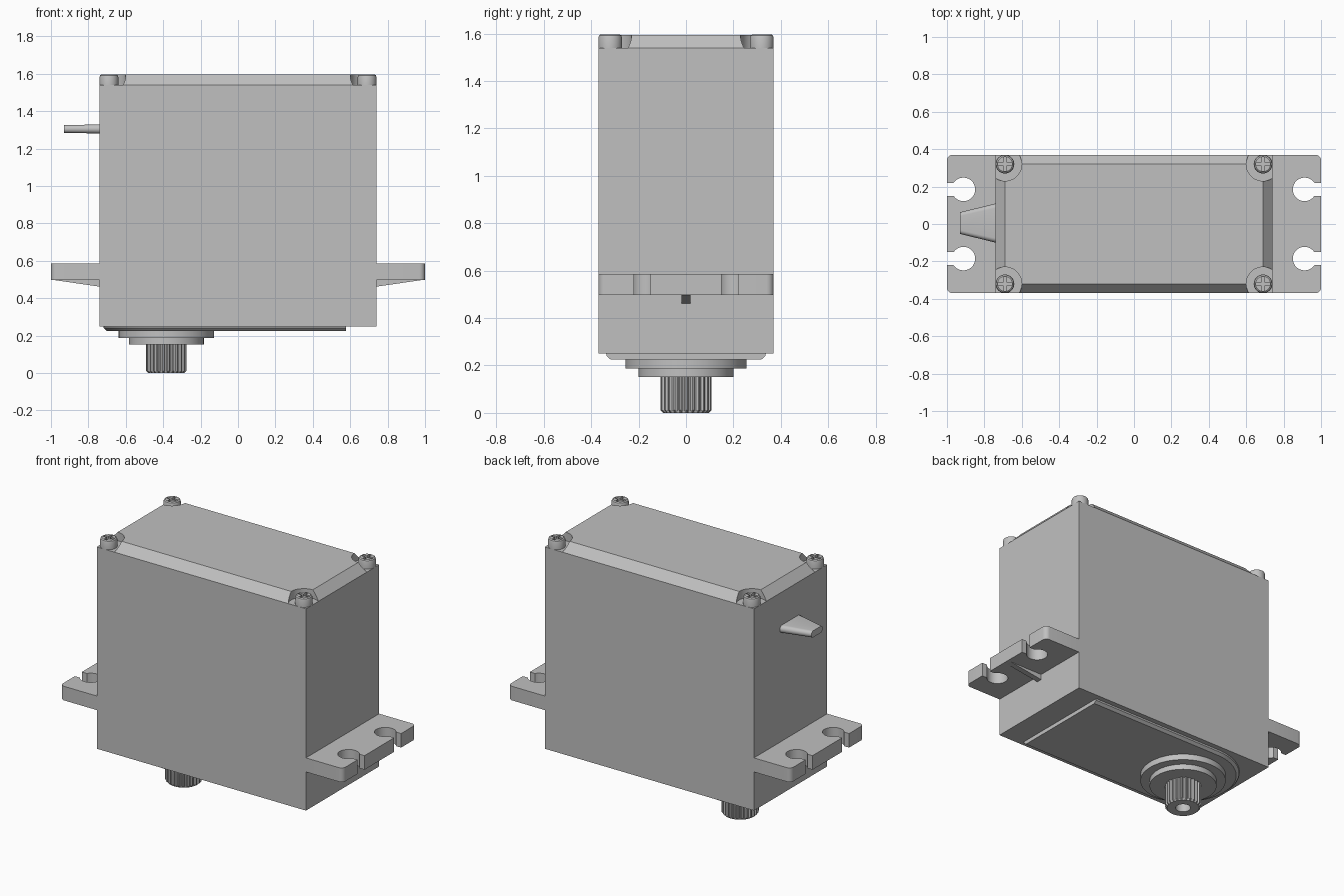
import bpy, bmesh
from math import sin, cos, pi, asin, radians

if "Cube" in bpy.data.objects:
    bpy.data.objects.remove(bpy.data.objects["Cube"], do_unlink=True)

grey = bpy.data.materials.new("plain grey")
grey.use_nodes = True
grey.diffuse_color = (0.53, 0.53, 0.53, 1)
grey.node_tree.nodes["Principled BSDF"].inputs["Base Color"].default_value = grey.diffuse_color


def loft(name, rings, smooth=True):
    """Skin a stack of matching 3D rings and cap both ends."""
    bm = bmesh.new()
    rows = [[bm.verts.new(p) for p in ring] for ring in rings]
    n = len(rows[0])
    for a, b in zip(rows, rows[1:]):
        for i in range(n):
            j = (i + 1) % n
            bm.faces.new((a[i], a[j], b[j], b[i]))
    bm.faces.new(rows[0])
    bm.faces.new(rows[-1])
    bmesh.ops.recalc_face_normals(bm, faces=bm.faces)
    mesh = bpy.data.meshes.new(name)
    bm.to_mesh(mesh)
    bm.free()
    mesh.materials.append(grey)
    obj = bpy.data.objects.new(name, mesh)
    bpy.context.collection.objects.link(obj)
    if smooth:
        smooth_by_angle(obj)
    return obj


def activate(obj):
    bpy.ops.object.select_all(action='DESELECT')
    obj.select_set(True)
    bpy.context.view_layer.objects.active = obj


def smooth_by_angle(obj):
    activate(obj)
    bpy.ops.object.shade_smooth_by_angle(angle=radians(30))


def cut(obj, cutter):
    mod = obj.modifiers.new("cut", 'BOOLEAN')
    mod.operation = 'DIFFERENCE'
    mod.solver = 'EXACT'
    mod.object = cutter
    activate(obj)
    bpy.ops.object.modifier_apply(modifier=mod.name)
    bpy.data.objects.remove(cutter, do_unlink=True)


def arc(cx, cy, r, a0, a1, n):
    return [(cx + r * cos(a0 + (a1 - a0) * i / n), cy + r * sin(a0 + (a1 - a0) * i / n))
            for i in range(n + 1)]


def circle(cx, cy, r, n=48):
    return arc(cx, cy, r, 0, 2 * pi, n)[:-1]


def rect(hx, hy, cx=0, cy=0):
    return [(cx - hx, cy - hy), (cx + hx, cy - hy), (cx + hx, cy + hy), (cx - hx, cy + hy)]


def at(outline, z):
    return [(x, y, z) for x, y in outline]


W, D, TOP, LID = 0.74, 0.37, 1.54, 1.595
SHAFT_X = -0.383
corners = [(sx * 0.69, sy * 0.32) for sx in (-1, 1) for sy in (-1, 1)]

# Main case
loft("case", [at(rect(W, D), 0.25), at(rect(W, D), TOP)], False)

# Sloped lid with round screw pockets
lid = loft("lid", [at(rect(W, D), TOP), at(rect(0.69, 0.32), LID)], False)
for x, y in corners:
    pocket = circle(x, y, 0.09)
    cut(lid, loft("pocket_cutter", [at(pocket, TOP - 0.1), at(pocket, LID + 0.1)]))
smooth_by_angle(lid)

# Cross-head screws
for k, (x, y) in enumerate(corners):
    screw = loft(f"screw_{k + 1}", [at(circle(x, y, r, 32), z) for r, z in
                 ((0.05, TOP), (0.05, 1.583), (0.047, 1.592), (0.04, 1.597))])
    for hx, hy in ((0.037, 0.008), (0.008, 0.037)):
        slot = rect(hx, hy, x, y)
        cut(screw, loft("slot_cutter", [at(slot, 1.57), at(slot, 1.65)], False))
    smooth_by_angle(screw)

# Mounting ears with open screw slots, and a rib under each
half_slot, hole_r = 0.035, 0.063
gap = asin(half_slot / hole_r)
ear = [(W, -D)] + arc(0.97, -0.34, 0.03, -pi / 2, 0, 6)
for y in (-0.185, 0.185):
    ear += [(1, y - half_slot)] + arc(0.912, y, hole_r, -gap, gap - 2 * pi, 32) + [(1, y + half_slot)]
ear += arc(0.97, 0.34, 0.03, 0, pi / 2, 6) + [(W, D)]
rib = [(W, 0.462), (0.98, 0.497), (0.98, 0.505), (W, 0.505)]
for side, s in (("left", 1), ("right", -1)):
    loft(f"{side}_ear", [[(s * x, y, z) for x, y in ear] for z in (0.497, 0.587)])
    loft(f"{side}_rib", [[(s * x, y, z) for x, z in rib] for y in (-0.018, 0.018)], False)


# Round-ended bottom plate with a chamfered rim
def plate(r):
    return arc(SHAFT_X, 0, r, pi / 2, 1.5 * pi, 40) + [(0.577, -r), (0.577, r)]


loft("bottom_plate", [at(plate(0.337), 0.25), at(plate(0.335), 0.24), at(plate(0.318), 0.225)])

# Stepped bearing boss
for name, r, z0, z1 in (("bearing_ring", 0.255, 0.187, 0.23), ("bearing_collar", 0.2, 0.152, 0.19)):
    loft(name, [at(circle(SHAFT_X, 0, r, 64), z) for z in (z1, z0)])

# Splined output shaft with a screw hole
TEETH = 25


def spline(r, depth):
    pts = []
    for i in range(TEETH * 4):
        a = 2 * pi * i / (TEETH * 4)
        rr = r if i % 4 < 2 else r - depth
        pts.append((SHAFT_X + rr * cos(a), rr * sin(a)))
    return pts


loft("output_shaft", [at(spline(r, d), z) for r, d, z in
     ((0.108, 0.009, 0.155), (0.108, 0.009, 0.012), (0.096, 0, 0),
      (0.045, 0, 0), (0.045, 0, 0.1))])


# Tapered cable strain relief
def stadium(x, half_w, half_h, z):
    ends = arc(half_w - half_h, 0, half_h, -pi / 2, pi / 2, 10)
    ends += arc(half_h - half_w, 0, half_h, pi / 2, 1.5 * pi, 10)
    return [(x, y + 0.005, z + h) for y, h in ends]


loft("cable_relief", [stadium(-0.73, 0.107, 0.024, 1.305), stadium(-0.93, 0.058, 0.021, 1.305)])
